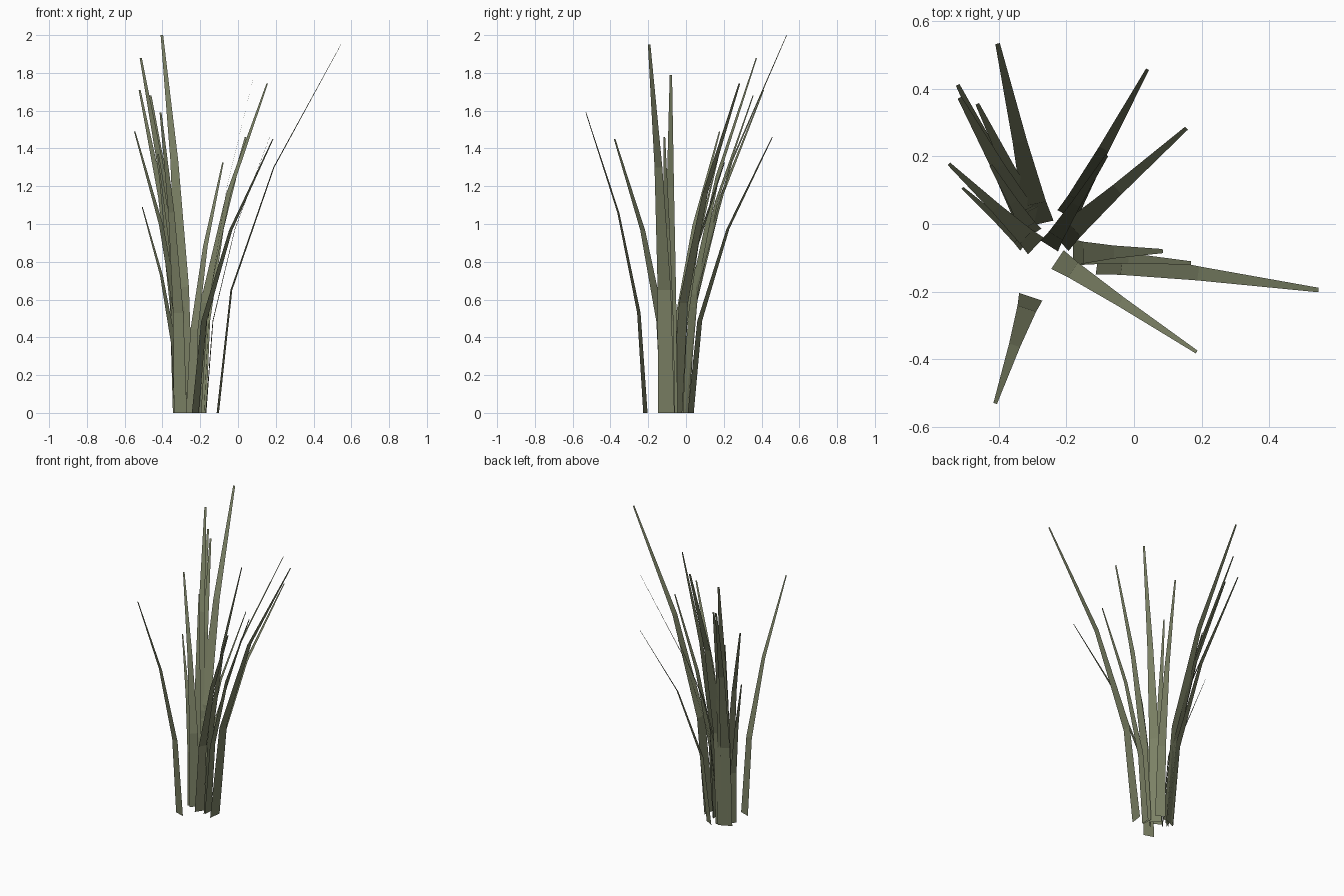
import bpy
from mathutils import Vector

mat = bpy.data.materials.new("dry_green")
mat.diffuse_color = (0.2, 0.22, 0.13, 1)

# Each blade: base x, base y, tip x, tip y, height
BLADES = [
    (-0.107, -0.105, 0.545, -0.195, 1.95),
    (-0.282, 0.00, -0.403, 0.533, 2.00),
    (-0.305, -0.005, -0.515, 0.373, 1.88),
    (-0.31, -0.005, -0.521, 0.411, 1.71),
    (-0.29, 0.00, -0.463, 0.355, 1.68),
    (-0.305, -0.215, -0.41, -0.53, 1.59),
    (-0.29, -0.065, -0.547, 0.178, 1.49),
    (-0.32, -0.06, -0.507, 0.107, 1.09),
    (-0.22, -0.05, 0.155, 0.283, 1.745),
    (-0.226, -0.105, 0.185, -0.378, 1.45),
    (-0.197, 0.025, 0.04, 0.457, 1.46),
    (-0.25, -0.065, -0.08, 0.203, 1.325),
    (-0.18, -0.085, 0.085, -0.08, 1.79),
    (-0.17, -0.09, 0.168, -0.115, 1.46),
    (-0.30, -0.03, -0.423, 0.174, 1.37),
]

# Shared profile rows: height fraction, outward lean fraction, width fraction
ROWS = [(0, 0, 1), (1 / 3, 0.11, 0.8), (2 / 3, 0.455, 0.47), (1, 1, 0.15)]
WIDTH_PER_HEIGHT = 0.0455


def make_blade(i, bx, by, tx, ty, h):
    base = Vector((bx, by, 0))
    lean = Vector((tx - bx, ty - by, 0))
    side = Vector((-lean.y, lean.x, 0)).normalized() * (h * WIDTH_PER_HEIGHT / 2)
    verts = []
    for fz, fl, fw in ROWS:
        c = base + lean * fl + Vector((0, 0, h * fz))
        verts += [c - side * fw, c + side * fw]
    faces = [(2 * k, 2 * k + 2, 2 * k + 3, 2 * k + 1) for k in range(len(ROWS) - 1)]
    # face the outer (underside) of the bend outward
    me = bpy.data.meshes.new(f"grass_blade_{i:02d}")
    me.from_pydata(verts, [], faces)
    me.materials.append(mat)
    bpy.context.collection.objects.link(bpy.data.objects.new(me.name, me))


for i, b in enumerate(BLADES, 1):
    make_blade(i, *b)
